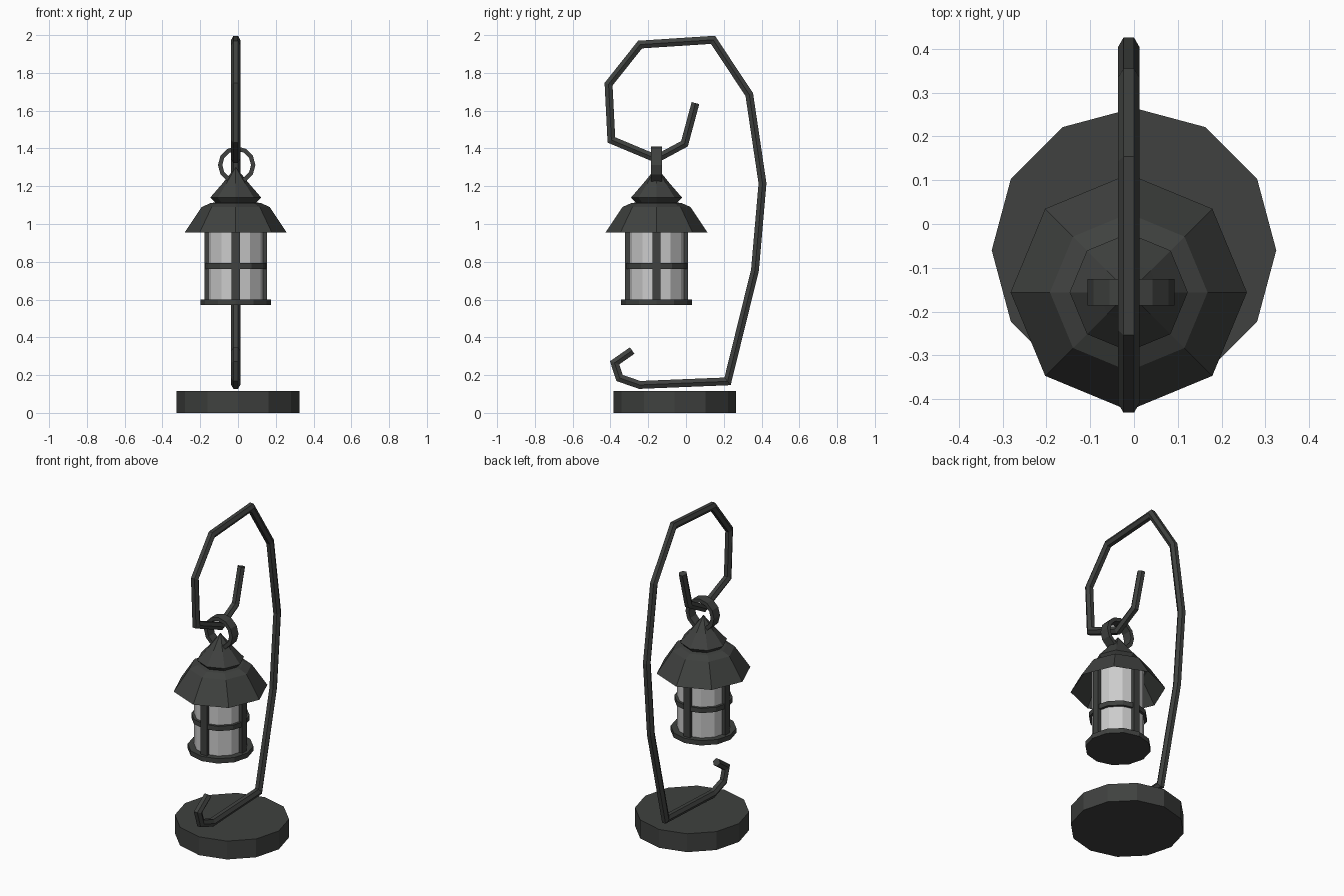
import bpy, bmesh
from math import cos, sin, tau
from mathutils import Vector, Matrix

if "Cube" in bpy.data.objects:
    bpy.data.objects.remove(bpy.data.objects["Cube"])

iron = bpy.data.materials.new("dark_iron")
iron.diffuse_color = (0.05, 0.053, 0.05, 1)
iron.use_nodes = True
iron.node_tree.nodes["Principled BSDF"].inputs["Base Color"].default_value = iron.diffuse_color
CX, CY = -0.012, -0.156   # lantern axis


def finish(bm, name, mat=iron):
    bmesh.ops.remove_doubles(bm, verts=bm.verts, dist=1e-5)
    bmesh.ops.recalc_face_normals(bm, faces=bm.faces)
    me = bpy.data.meshes.new(name)
    bm.to_mesh(me)
    bm.free()
    if mat:
        me.materials.append(mat)
    ob = bpy.data.objects.new(name, me)
    bpy.context.collection.objects.link(ob)
    return ob


def skin(bm, rings, closed=False):
    """Join rings of vertices with quads."""
    n = len(rings[0])
    pairs = list(zip(rings, rings[1:])) + ([(rings[-1], rings[0])] if closed else [])
    for a, b in pairs:
        for i in range(n):
            j = (i + 1) % n
            bm.faces.new((a[i], a[j], b[j], b[i]))


def lathe(name, profile, sides, center, caps=(True, True), closed=False, mat=iron, matrix=None):
    """Turn an (r, z) profile about z."""
    bm = bmesh.new()
    rings = [[bm.verts.new((r * cos(tau * i / sides), r * sin(tau * i / sides), z))
              for i in range(sides)] for r, z in profile]
    skin(bm, rings, closed)
    if not closed:
        for use, ring in zip(caps, (rings[0], rings[-1])):
            if use:
                bm.faces.new(ring)
    if matrix:
        bm.transform(matrix)
    bm.transform(Matrix.Translation(center))
    return finish(bm, name, mat)


def band(r0, r1, z0, z1):
    return [(r0, z0), (r1, z0), (r1, z1), (r0, z1)]


# Base disc
lathe("base", [(0.325, 0), (0.325, 0.115)], 12, (0, -0.06, 0))

# Bent hook rod: hexagonal section swept along a path in the y-z plane
path = [Vector(p) for p in [
    (0.05, 1.64), (-0.008, 1.425), (-0.156, 1.345), (-0.395, 1.445), (-0.41, 1.74),
    (-0.243, 1.95), (0.143, 1.975), (0.335, 1.685), (0.405, 1.215), (0.365, 0.755),
    (0.22, 0.167), (-0.245, 0.148), (-0.352, 0.185), (-0.378, 0.265), (-0.285, 0.33)]]
bm = bmesh.new()
rings = []
for i, p in enumerate(path):
    din = (p - path[max(i - 1, 0)]) if i else path[1] - p
    dout = (path[i + 1] - p) if i < len(path) - 1 else din
    din, dout = din.normalized(), dout.normalized()
    t = (din + dout).normalized()
    n = Vector((-t.y, t.x)) / max(t.dot(din), 0.6)
    rings.append([bm.verts.new((CX + 0.024 * cos(tau * k / 6),
                                p.x + n.x * 0.024 * sin(tau * k / 6),
                                p.y + n.y * 0.024 * sin(tau * k / 6))) for k in range(6)])
skin(bm, rings)
bm.faces.new(rings[0])
bm.faces.new(rings[-1])
finish(bm, "hook_rod")

# Hanging ring, standing in the x-z plane
lathe("hanging_ring", band(0.076, 0.099, -0.03, 0.03), 12, (CX + 0.005, CY, 1.312),
      closed=True, matrix=Matrix.Rotation(tau / 4, 4, 'X'))

# Roof: hollow octagonal skirt and pointed cap
lathe("roof_skirt", [(0.27, 0.955), (0.18, 1.09), (0.135, 1.11), (0.105, 1.115)], 8,
      (CX, CY, 0), caps=(False, True))
lathe("roof_cap", [(0.105, 1.11), (0.135, 1.14), (0.07, 1.215), (0.001, 1.3)], 8, (CX, CY, 0))

# Glass body
lathe("glass", [(0.15, 0.595), (0.15, 1.09)], 12, (CX, CY, 0), mat=None)

# Frame: floor disc, middle band, four posts
lathe("floor_disc", [(0.187, 0.57), (0.187, 0.6)], 12, (CX, CY, 0))
lathe("middle_band", band(0.145, 0.166, 0.763, 0.793), 12, (CX, CY, 0), closed=True)
for k in range(4):
    bm = bmesh.new()
    bmesh.ops.create_cube(bm, size=1)
    bm.transform(Matrix.Translation((CX, CY, 0)) @ Matrix.Rotation(tau * k / 4, 4, 'Z')
                 @ Matrix.Translation((0.152, 0, 0.84)) @ Matrix.Diagonal((0.028, 0.044, 0.49, 1)))
    finish(bm, f"post_{k + 1}")
